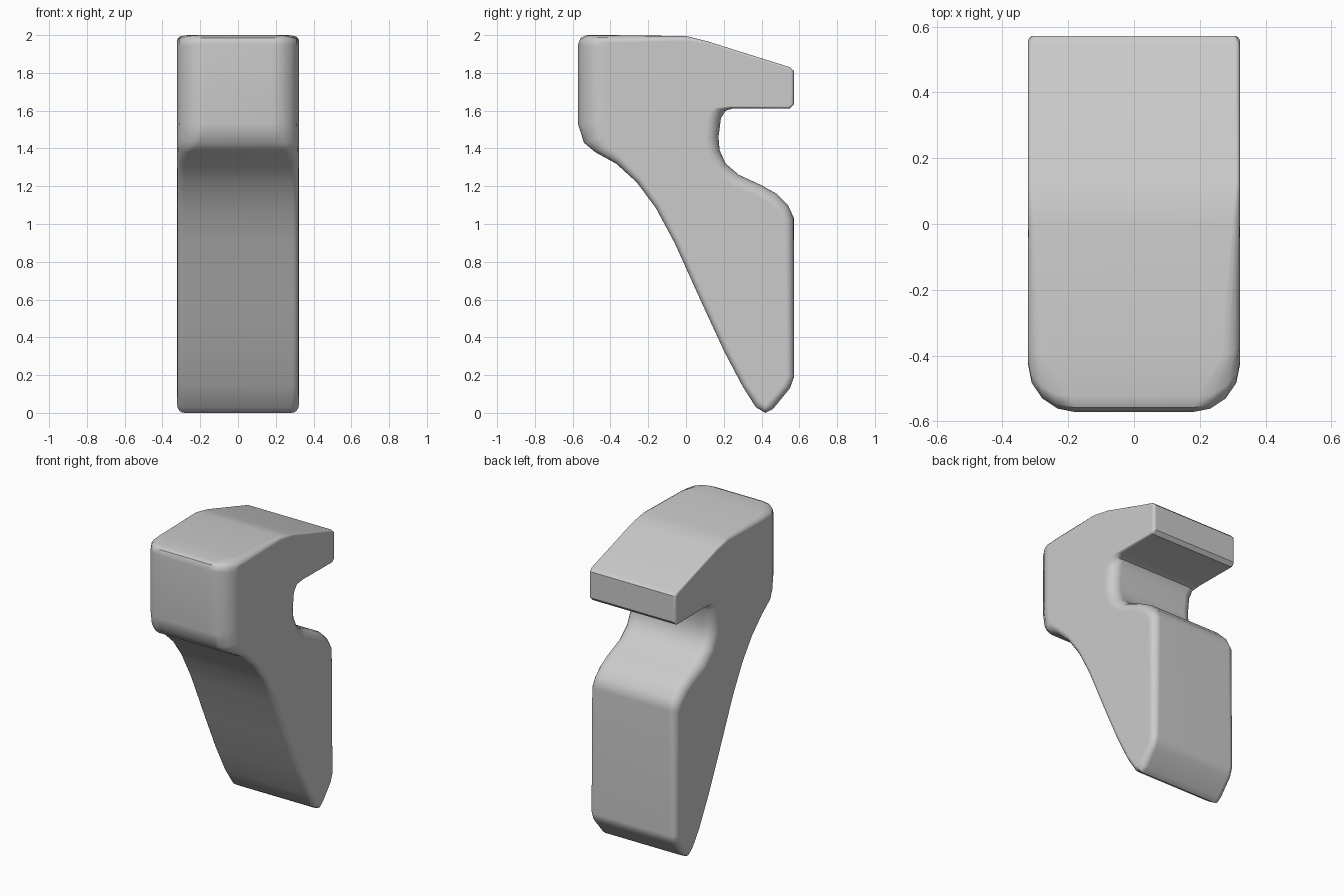
import bpy, bmesh, math
from mathutils import Vector

if "Cube" in bpy.data.objects:
    bpy.data.objects.remove(bpy.data.objects["Cube"])

HALF = 0.322  # half width

# Side outline: y, z and the inward rounding vector (dy, dz) at each point
OUTLINE = [
    # upper block, top and sloped tail
    (-.40, 2.0, .04, -.04), (0, 1.995, 0, -.025), (.12, 1.965, 0, -.012), (.55, 1.83, -.01, -.01),
    (.572, 1.81, -.018, -.008), (.572, 1.635, -.018, 0), (.55, 1.612, -.01, .01),
    # notch
    (.25, 1.612, -.02, .012), (.21, 1.60, -.06, .015), (.185, 1.56, -.07, .01),
    (.172, 1.46, -.07, 0), (.178, 1.39, -.07, -.01), (.21, 1.32, -.055, -.04),
    (.28, 1.26, -.035, -.06), (.40, 1.205, -.025, -.06), (.48, 1.16, -.035, -.055),
    (.54, 1.10, -.05, -.035), (.572, 1.03, -.05, -.015),
    # leg back and rounded foot
    (.572, .19, -.04, .01), (.55, .13, -.035, .02), (.46, .02, -.02, .04),
    (.42, 0, 0, .04), (.37, .03, .025, .035), (.30, .14, .03, .015),
    # curved front of the leg
    (.20, .33, .03, .014), (.08, .59, .03, .013), (-.06, .90, .03, .014),
    (-.16, 1.085, .028, .018), (-.26, 1.22, .025, .025), (-.37, 1.32, .025, .035),
    # front of the block
    (-.48, 1.38, .06, .04), (-.54, 1.43, .115, .04), (-.572, 1.53, .145, .02),
    (-.572, 1.95, .145, -.02), (-.558, 1.985, .138, -.03), (-.525, 2.0, .125, -.035),
]


def add_ring(bm, side, t):
    """One cross-section of the rounded edge; t runs from outline (0) to flat side (90 deg)."""
    ring = []
    for y, z, dy, dz in OUTLINE:
        r = Vector((dy, dz)).length
        k = 1 - math.cos(t)
        ring.append(bm.verts.new((side * (HALF - r + r * math.sin(t)), y + dy * k, z + dz * k)))
    return ring


bm = bmesh.new()
steps = [math.radians(a) for a in (90, 67.5, 45, 22.5, 0)]
rings = [add_ring(bm, -1, t) for t in steps] + [add_ring(bm, 1, t) for t in reversed(steps)]
n = len(OUTLINE)
for a, b in zip(rings, rings[1:]):
    for i in range(n):
        j = (i + 1) % n
        bm.faces.new((a[i], a[j], b[j], b[i]))
bm.faces.new(rings[0])
bm.faces.new(list(reversed(rings[-1])))
bmesh.ops.recalc_face_normals(bm, faces=bm.faces)

mesh = bpy.data.meshes.new("hooked_block")
bm.to_mesh(mesh)
bm.free()
block = bpy.data.objects.new("hooked_block", mesh)
bpy.context.collection.objects.link(block)

# Smooth rounding with flat sides
bpy.context.view_layer.objects.active = block
block.select_set(True)
bpy.ops.object.shade_smooth_by_angle(angle=math.radians(40))
weighted = block.modifiers.new("flat_sides", "WEIGHTED_NORMAL")
weighted.keep_sharp = True
